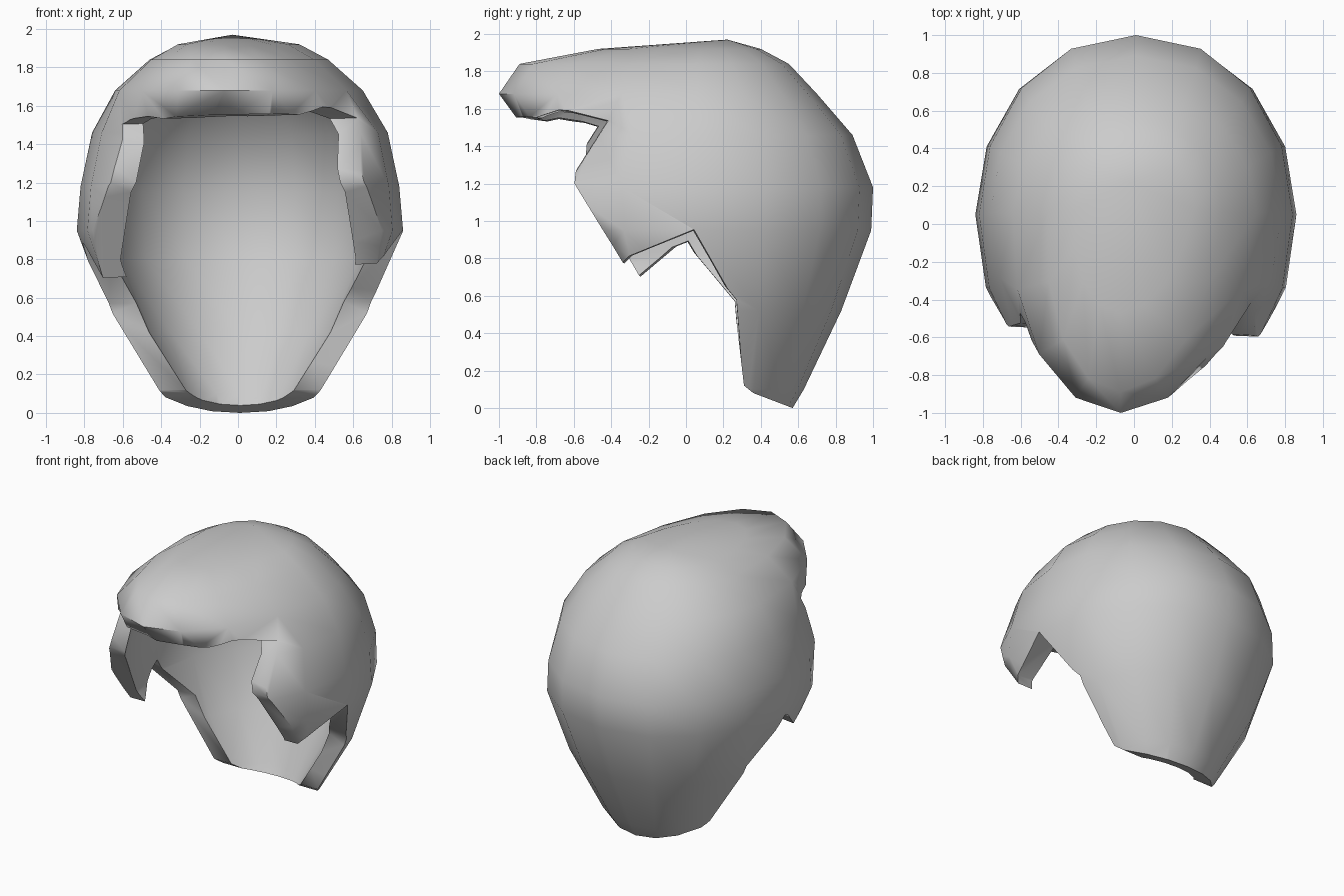
import bpy, bmesh, math

cube = bpy.data.objects.get("Cube")
if cube:
    bpy.data.objects.remove(cube, do_unlink=True)

SIDES = 16
BROW_Z = 1.6
# Horizontal sections: height, front y, widest y, back y, half width
HAIR = [
    (0.00, -0.50, 0.20, 0.57, 0.35),
    (0.10, -0.60, 0.20, 0.63, 0.43),
    (0.52, -0.80, 0.12, 0.83, 0.69),
    (0.95, -0.95, 0.05, 0.99, 0.85),
    (1.18, -0.97, 0.05, 1.00, 0.83),
    (1.46, -0.84, 0.06, 0.89, 0.77),
    (1.68, -1.00, 0.06, 0.70, 0.64),
    (1.84, -0.89, 0.06, 0.55, 0.46),
    (1.92, -0.47, 0.08, 0.40, 0.31),
]
HEAD = [
    (-0.05, -0.45, 0.20, 0.42, 0.18),
    (0.10, -0.55, 0.20, 0.50, 0.29),
    (0.42, -0.75, 0.12, 0.65, 0.50),
    (0.80, -0.85, 0.05, 0.84, 0.67),
    (1.15, -0.90, 0.05, 0.88, 0.70),
    (1.45, -0.79, 0.06, 0.77, 0.65),
    (1.63, -0.82, 0.06, 0.60, 0.53),
    (1.76, -0.74, 0.06, 0.47, 0.40),
]


def new_object(name, bm):
    bmesh.ops.recalc_face_normals(bm, faces=bm.faces)
    mesh = bpy.data.meshes.new(name)
    bm.to_mesh(mesh)
    bm.free()
    obj = bpy.data.objects.new(name, mesh)
    bpy.context.collection.objects.link(obj)
    return obj


def loft(name, sections, crown_z):
    """Egg-shaped sections joined upward to a crown point."""
    bm = bmesh.new()
    rings = []
    for z, front, mid, back, width in sections:
        ring = []
        for i in range(SIDES):
            a = 2 * math.pi * i / SIDES
            s, c = math.sin(a), math.cos(a)
            reach = back - mid if c > 0 else mid - front
            # Squarer at the back and sideburns, pointed and swept aside at the fringe
            fringe = c < 0 and z > BROW_Z
            power = 0.92 if c > 0 else 1.0 if fringe else 0.85
            x = math.copysign(abs(s) ** power, s) * width + (0.07 * c if fringe else 0.01)
            ring.append(bm.verts.new((x, mid + c * reach, z)))
        rings.append(ring)
    crown = bm.verts.new((-0.03, 0.22, crown_z))
    bm.faces.new(rings[0])
    for i in range(SIDES):
        j = (i + 1) % SIDES
        for low, high in zip(rings, rings[1:]):
            bm.faces.new((low[i], low[j], high[j], high[i]))
        bm.faces.new((rings[-1][i], rings[-1][j], crown))
    return new_object(name, bm)


def hem_cutter():
    """Side profile of the opening, slightly different on each side."""
    left = [(-1.3, 1.60), (-0.87, 1.57), (-0.68, 1.61), (-0.41, 1.54), (-0.60, 1.20),
            (-0.34, 0.78), (0.04, 0.95), (0.27, 0.58), (0.31, 0.12), (0.36, 0.08),
            (0.57, 0.0), (0.60, -0.2), (-1.3, -0.2)]
    right = [(-1.3, 1.54), (-0.87, 1.54), (-0.68, 1.53), (-0.48, 1.50), (-0.54, 1.20),
             (-0.24, 0.70), (0.01, 0.89), (0.26, 0.57), (0.31, 0.12), (0.36, 0.08),
             (0.57, 0.0), (0.60, -0.2), (-1.3, -0.2)]
    bm = bmesh.new()
    ends = [[], []]
    for (ly, lz), (ry, rz) in zip(left, right):
        for end, t in zip(ends, (-0.25, 1.25)):
            end.append(bm.verts.new((0.75 - 1.5 * t, ly + (ry - ly) * t, lz + (rz - lz) * t)))
    n = len(left)
    for i in range(n):
        j = (i + 1) % n
        bm.faces.new((ends[0][i], ends[0][j], ends[1][j], ends[1][i]))
    bm.faces.new(ends[0])
    bm.faces.new(ends[1])
    bmesh.ops.triangulate(bm, faces=bm.faces)
    return new_object("hem_cutter", bm)


# Outer hair volume, hollowed for the head and trimmed along the hairline
hair = loft("hair_shell", HAIR, 1.97)
cavity = loft("head_cavity", HEAD, 1.84)
bpy.context.view_layer.objects.active = hair
hair.select_set(True)
for cutter in (cavity, hem_cutter()):
    cutter.hide_render = True
    mod = hair.modifiers.new("cut", "BOOLEAN")
    mod.operation = "DIFFERENCE"
    mod.solver = "EXACT"
    mod.object = cutter
    bpy.ops.object.modifier_apply(modifier=mod.name)
    bpy.data.objects.remove(cutter, do_unlink=True)

# Single grey colour
grey = bpy.data.materials.new("plain_grey")
grey.use_nodes = True
grey.diffuse_color = (0.6, 0.6, 0.6, 1)
grey.node_tree.nodes["Principled BSDF"].inputs["Base Color"].default_value = (0.6, 0.6, 0.6, 1)
hair.data.materials.clear()
hair.data.materials.append(grey)
for poly in hair.data.polygons:
    poly.material_index = 0

# Smooth surface with a crisp hem
bpy.ops.object.shade_smooth_by_angle(angle=math.radians(60))
